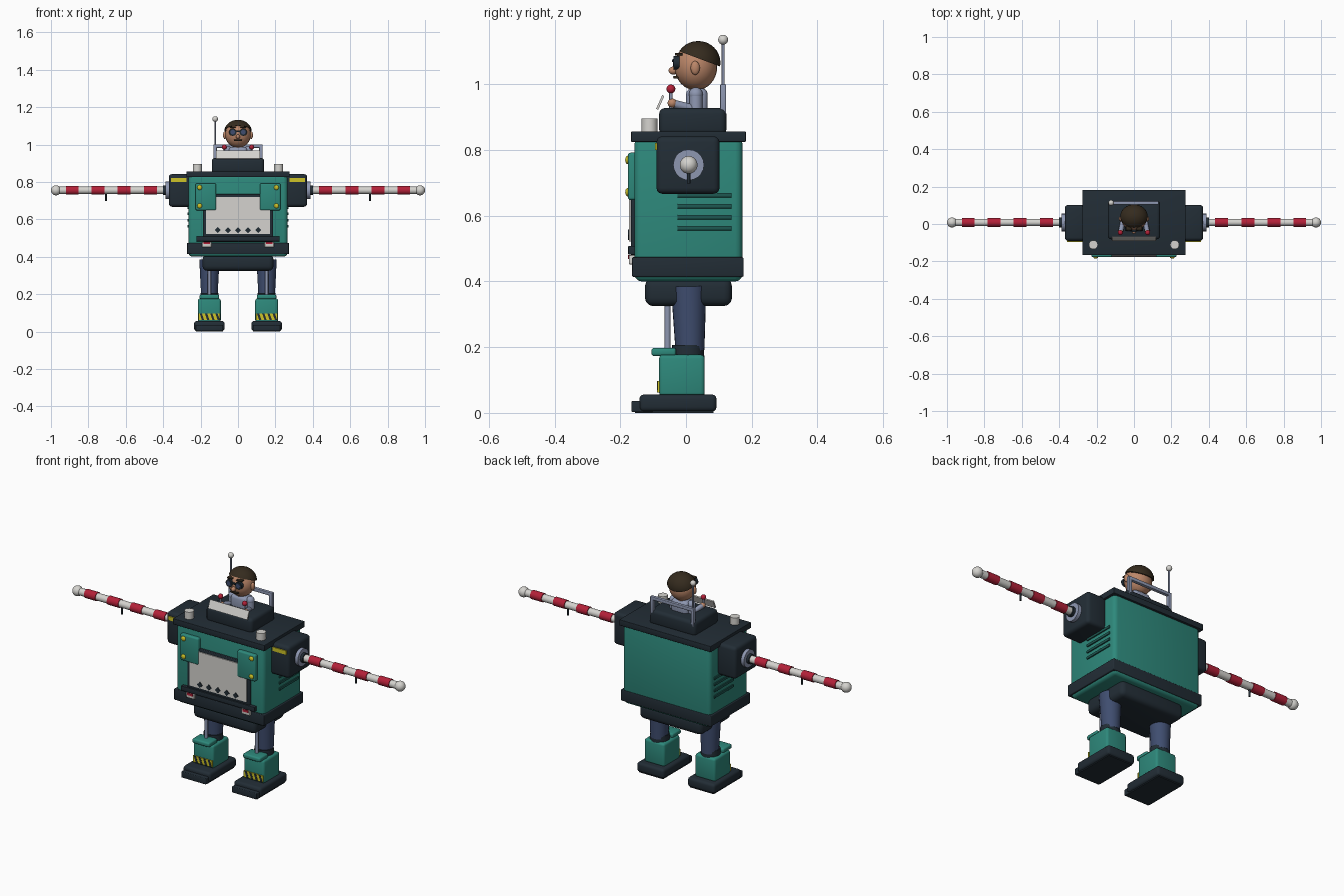
import bpy, bmesh, math
from mathutils import Vector, Matrix

if "Cube" in bpy.data.objects:
    bpy.data.objects.remove(bpy.data.objects["Cube"])

COLORS = {
    "teal": (0.027, 0.25, 0.20), "dark teal": (0.013, 0.10, 0.085),
    "dark slate": (0.016, 0.026, 0.036), "navy": (0.05, 0.075, 0.16),
    "off white": (0.66, 0.65, 0.62), "red": (0.45, 0.015, 0.04),
    "yellow": (0.62, 0.55, 0.02), "steel": (0.27, 0.31, 0.44),
    "skin": (0.50, 0.24, 0.14), "brown": (0.035, 0.024, 0.013),
}
MATS = {}
for key, c in COLORS.items():
    MATS[key] = bpy.data.materials.new(key)
    MATS[key].diffuse_color = (*c, 1)


def finish(name, bm, mat):
    bmesh.ops.recalc_face_normals(bm, faces=bm.faces)
    me = bpy.data.meshes.new(name)
    bm.to_mesh(me)
    bm.free()
    ob = bpy.data.objects.new(name, me)
    bpy.context.collection.objects.link(ob)
    me.materials.append(MATS[mat])
    bpy.ops.object.select_all(action='DESELECT')
    ob.select_set(True)
    bpy.context.view_layer.objects.active = ob
    bpy.ops.object.shade_smooth_by_angle(angle=math.radians(40))
    return ob


def box(name, mat, x, y, z, bevel=0.0, tilt=0.0):
    """Box from (min, max) pairs, with rounded edges and a tilt about x."""
    lo, hi = Vector((x[0], y[0], z[0])), Vector((x[1], y[1], z[1]))
    bm = bmesh.new()
    bmesh.ops.create_cube(bm, size=1)
    bmesh.ops.scale(bm, vec=[abs(v) for v in hi - lo], verts=bm.verts)
    if bevel:
        bmesh.ops.bevel(bm, geom=bm.edges[:], offset=bevel, segments=3,
                        profile=0.5, affect='EDGES')
    bm.transform(Matrix.Translation((lo + hi) / 2) @ Matrix.Rotation(tilt, 4, 'X'))
    return finish(name, bm, mat)


def rod(name, mat, a, b, r, r2=None, sides=20):
    """Cylinder or cone between two points."""
    a, b = Vector(a), Vector(b)
    bm = bmesh.new()
    bmesh.ops.create_cone(bm, cap_ends=True, segments=sides, radius1=r,
                          radius2=r if r2 is None else r2, depth=(b - a).length)
    bm.transform(Matrix.Translation((a + b) / 2) @
                 (b - a).to_track_quat('Z', 'Y').to_matrix().to_4x4())
    return finish(name, bm, mat)


def ball(name, mat, c, r, cut=None):
    """Ellipsoid; cut = (point, normal) keeps only the side of the normal."""
    r = r if isinstance(r, tuple) else (r, r, r)
    bm = bmesh.new()
    bmesh.ops.create_uvsphere(bm, u_segments=24, v_segments=16, radius=1)
    bm.transform(Matrix.Translation(c) @ Matrix.Diagonal((*r, 1)))
    if cut:
        out = bmesh.ops.bisect_plane(bm, geom=bm.verts[:] + bm.edges[:] + bm.faces[:],
                                     plane_co=cut[0], plane_no=cut[1], clear_inner=True)
        rim = [e for e in out["geom_cut"] if isinstance(e, bmesh.types.BMEdge)]
        bmesh.ops.contextual_create(bm, geom=rim)
    return finish(name, bm, mat)


def plate(name, mat, pts, y0, y1):
    """Flat x-z outline extruded along y."""
    bm = bmesh.new()
    f = bm.faces.new([bm.verts.new((x, y0, z)) for x, z in pts])
    ext = bmesh.ops.extrude_face_region(bm, geom=[f])["geom"]
    bmesh.ops.translate(bm, vec=(0, y1 - y0, 0),
                        verts=[v for v in ext if isinstance(v, bmesh.types.BMVert)])
    return finish(name, bm, mat)


# Torso shell
box("body", "teal", (-.265, .265), (-.157, .172), (.40, .84), .022)
box("lower_band", "dark slate", (-.272, .272), (-.164, .175), (.414, .474), .004)
box("top_plate", "dark slate", (-.276, .276), (-.167, .182), (.825, .857), .003)
box("cockpit", "dark slate", (-.14, .14), (-.082, .123), (.845, .928), .018)
box("pelvis", "dark slate", (-.19, .19), (-.125, .14), (.325, .41), .025)

# Front grille panel with knobs and seams
box("panel_frame", "dark slate", (-.188, .188), (-.168, -.14), (.48, .735), .004)
box("panel", "off white", (-.172, .172), (-.173, -.15), (.522, .72))
box("bumper_shelf", "dark slate", (-.222, .222), (-.176, -.14), (.482, .508), .003)
for i in range(5):
    x = -.108 + .054 * i
    plate("panel_knob", "dark slate", [(x - .016, .542), (x, .526), (x + .016, .542), (x, .558)],
          -.172, -.177)

for s in (-1, 1):
    # Front corner plates, bolts and bumper lamps
    px = sorted((s * .117, s * .227))
    box("corner_plate", "teal", px, (-.177, -.14), (.648, .792), .008)
    for z in (.672, .77):
        ball("bolt", "yellow", (s * .205, -.177, z), (.013, .008, .013))
    box("bumper_lamp", "off white", sorted((s * .142, s * .192)), (-.174, -.15), (.452, .480), .003)
    box("bumper_lamp_stripe", "red", sorted((s * .15, s * .184)), (-.177, -.16), (.468, .480))

    # Side louvres
    for i in range(4):
        z = .663 - .0335 * i
        box("louvre", "dark teal", sorted((s * .25, s * .271)), (-.026, .139), (z - .007, z + .007), .002)

    # Roof lamps
    rod("roof_lamp", "off white", (s * .217, -.111, .85), (s * .217, -.111, .896), .024)

    # Shoulders
    box("shoulder", "dark slate", sorted((s * .25, s * .37)), (-.09, .102), (.667, .842), .018)
    box("shoulder_stripe", "yellow", sorted((s * .275, s * .357)), (-.095, -.087), (.80, .821))
    ay, az = .008, .755
    rod("arm_socket", "steel", (s * .36, ay, az), (s * .388, ay, az), .047)
    rod("arm_collar", "dark slate", (s * .38, ay, az), (s * .402, ay, az), .026)

    # Barrier pole arms
    rod("arm", "off white", (s * .39, ay, az), (s * .97, ay, az), .0195)
    for x in (.468, .609, .748, .886):
        rod("arm_stripe", "red", (s * (x - .034), ay, az), (s * (x + .034), ay, az), .0235)
    ball("arm_tip", "off white", (s * .973, ay, az), .027)
    rod("arm_peg", "dark slate", (s * .706, ay, az - .01), (s * .706, ay, az - .056), .005, sides=10)

    # Legs
    lx = s * .153
    rod("thigh", "navy", (lx, .012, .19), (lx, .008, .385), .044, .054, 24)
    rod("leg_piston", "steel", (lx, -.056, .18), (lx, -.056, .34), .009, sides=12)
    rod("knee_cuff", "dark slate", (lx, .006, .165), (lx, .006, .207), .05, .048, 24)
    box("shin", "teal", (lx - .061, lx + .061), (-.082, .057), (.05, .177), .012)
    box("knee_guard", "teal", (lx - .052, lx + .052), (-.105, -.03), (.173, .198), .008)
    # Warning band across each shin
    box("warning_band", "yellow", (lx - .058, lx + .058), (-.087, -.08), (.062, .097))
    for i in range(4):
        x = lx - .052 + i * .028
        plate("warning_stripe", "dark slate",
              [(x, .097), (x + .012, .097), (x + .024, .062), (x + .012, .062)], -.085, -.0885)
    # Feet
    box("foot", "dark slate", (lx - .082, lx + .082), (-.142, .093), (.004, .056), .014)
    box("toe", "dark slate", (lx - .074, lx + .074), (-.166, -.1), (.002, .036), .004)
    box("sole", "dark slate", (lx - .072, lx + .072), (-.155, .083), (0, .012))

    # Cockpit levers and roll bar posts
    rod("lever", "steel", (s * .073, -.046, .92), (s * .073, -.046, .98), .005, sides=10)
    ball("lever_knob", "red", (s * .073, -.046, .986), .0135)
    box("roll_bar_post", "steel", sorted((s * .113, s * .132)), (.104, .122), (.90, 1.0), .003)

box("roll_bar", "steel", (-.132, .132), (.104, .122), (.982, 1.0), .003)
box("windscreen", "off white", (-.118, .118), (-.082, -.075), (.922, .968), tilt=math.radians(-24))

# Antenna
rod("antenna", "steel", (-.122, .113, .98), (-.122, .113, 1.13), .0045, sides=10)
ball("antenna_tip", "off white", (-.122, .113, 1.136), .015)

# Pilot
box("pilot_torso", "steel", (-.05, .05), (0, .066), (.90, .988), .018)
rod("pilot_neck", "skin", (0, .032, .97), (0, .032, 1.0), .025)
ball("pilot_head", "skin", (0, .03, 1.054), (.069, .065, .072))
ball("pilot_hair", "brown", (0, .037, 1.066), (.075, .068, .066),
     ((0, .03, 1.082), (0, .35, .94)))
ball("pilot_nose", "skin", (0, -.039, 1.042), (.012, .014, .012))
box("moustache", "brown", (-.022, .022), (-.039, -.02), (1.018, 1.026), .003)
box("glasses_bridge", "dark slate", (-.012, .012), (-.042, -.03), (1.068, 1.075))
for s in (-1, 1):
    rod("pilot_sleeve", "steel", (s * .056, .03, .91), (s * .054, .03, .97), .02)
    ball("pilot_shoulder", "steel", (s * .054, .03, .97), .021)
    rod("pilot_forearm", "steel", (s * .057, .025, .925), (s * .07, -.035, .94), .013)
    ball("pilot_hand", "skin", (s * .072, -.042, .943), .014)
    ball("pilot_ear", "skin", (s * .07, .028, 1.05), (.01, .014, .021))
    rod("glasses_rim", "dark slate", (s * .028, -.020, 1.066), (s * .028, -.038, 1.066), .02)
    rod("glasses_lens", "navy", (s * .028, -.035, 1.066), (s * .028, -.0395, 1.066), .012)
    box("eyebrow", "brown", sorted((s * .012, s * .044)), (-.034, -.01), (1.088, 1.095), .002)

for m in bpy.data.materials:
    if m.users and not m.is_grease_pencil:
        m.use_nodes = True
        m.node_tree.nodes["Principled BSDF"].inputs["Base Color"].default_value = m.diffuse_color
